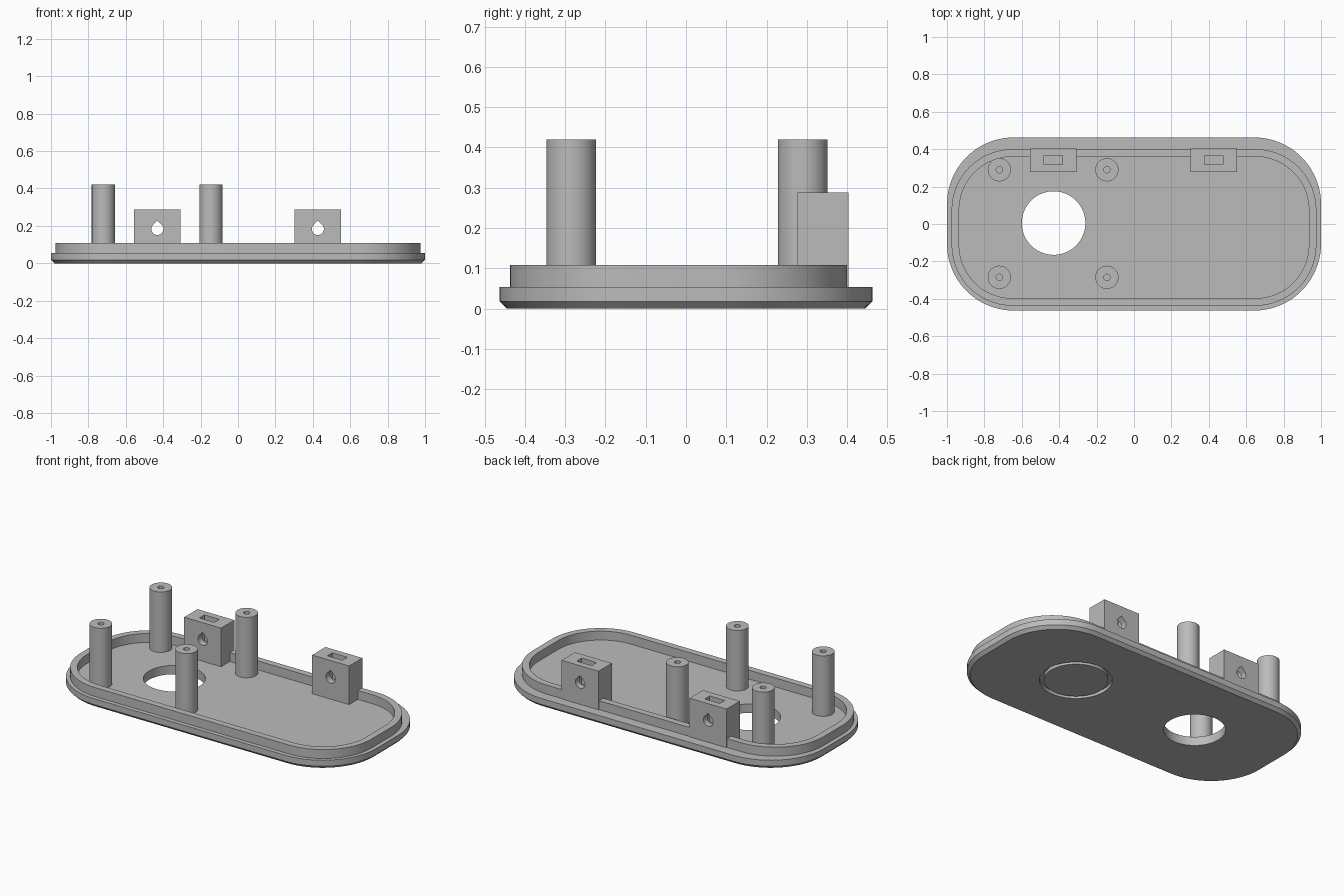
import bpy, bmesh, math
from mathutils import Matrix

if "Cube" in bpy.data.objects:
    bpy.data.objects.remove(bpy.data.objects["Cube"])

grey = bpy.data.materials.new("light grey plastic")
grey.diffuse_color = (0.5, 0.5, 0.5, 1)
grey.use_nodes = True
grey.node_tree.nodes["Principled BSDF"].inputs["Base Color"].default_value = grey.diffuse_color


def finish(bm, name):
    bmesh.ops.recalc_face_normals(bm, faces=bm.faces)
    me = bpy.data.meshes.new(name)
    bm.to_mesh(me)
    bm.free()
    me.materials.append(grey)
    ob = bpy.data.objects.new(name, me)
    bpy.context.collection.objects.link(ob)
    return ob


def outline(hx, y0, y1, r, n=20):
    """Rounded rectangle, counter-clockwise."""
    pts = []
    corners = [(hx - r, y1 - r), (r - hx, y1 - r), (r - hx, y0 + r), (hx - r, y0 + r)]
    for q, (cx, cy) in enumerate(corners):
        for i in range(n + 1):
            a = math.pi / 2 * (q + i / n)
            pts.append((cx + r * math.cos(a), cy + r * math.sin(a)))
    return pts


def circle(cx, cy, r, n=64):
    return [(cx + r * math.cos(2 * math.pi * i / n),
             cy + r * math.sin(2 * math.pi * i / n)) for i in range(n)]


def loft(name, rings, closed=False):
    """Skin a list of (points, z) rings of equal length; cap the ends or join them in a loop."""
    bm = bmesh.new()
    loops = [[bm.verts.new((x, y, z)) for x, y in pts] for pts, z in rings]
    pairs = list(zip(loops, loops[1:]))
    if closed:
        pairs.append((loops[-1], loops[0]))
    else:
        bm.faces.new(loops[0])
        bm.faces.new(loops[-1])
    for a, b in pairs:
        for i in range(len(a)):
            j = (i + 1) % len(a)
            bm.faces.new((a[i], a[j], b[j], b[i]))
    return finish(bm, name)


def box(name, x0, x1, y0, y1, z0, z1):
    return loft(name, [([(x0, y0), (x1, y0), (x1, y1), (x0, y1)], z) for z in (z0, z1)])


def cut(ob, cutter):
    bpy.context.view_layer.objects.active = ob
    mod = ob.modifiers.new("cut", 'BOOLEAN')
    mod.operation, mod.solver, mod.object = 'DIFFERENCE', 'EXACT', cutter
    bpy.ops.object.modifier_apply(modifier=mod.name)
    bpy.data.objects.remove(cutter)


def smooth(ob):
    bpy.ops.object.select_all(action='DESELECT')
    ob.select_set(True)
    bpy.context.view_layer.objects.active = ob
    bpy.ops.object.shade_smooth_by_angle(angle=math.radians(30))


FLOOR, RIM, LIP = 0.054, 0.054, 0.108

# Base plate: chamfered edge, step, raised lip and floor
lip_out = outline(0.975, -0.437, 0.40, 0.325)
lip_in = outline(0.935, -0.397, 0.36, 0.285)
plate = loft("base_plate", [
    (outline(0.982, -0.445, 0.445, 0.34), 0),
    (outline(1.0, -0.463, 0.463, 0.358), 0.018),
    (outline(1.0, -0.463, 0.463, 0.358), RIM),
    (lip_out, RIM), (lip_out, LIP), (lip_in, LIP), (lip_in, FLOOR)])

# Round opening, and ring groove in the underside
hole = circle(-0.43, 0.005, 0.17)
cut(plate, loft("opening_cutter", [(hole, -0.1), (hole, 0.2)]))
ring_out, ring_in = circle(0.42, 0.005, 0.2), circle(0.42, 0.005, 0.177)
cut(plate, loft("groove_cutter", [(ring_out, -0.05), (ring_out, 0.02),
                                  (ring_in, 0.02), (ring_in, -0.05)], closed=True))
smooth(plate)

# Four standoff posts with screw holes
for x in (-0.72, -0.145):
    for y in (-0.285, 0.29):
        outer, bore = circle(x, y, 0.062, 48), circle(x, y, 0.017, 48)
        smooth(loft("standoff_post", [(outer, 0.045), (outer, 0.42), (bore, 0.42), (bore, 0.15)]))

# Two mounting blocks with a nut slot and a teardrop screw hole
for x in (-0.431, 0.427):
    block = box("mounting_block", x - 0.124, x + 0.124, 0.277, 0.404, 0.05, 0.288)
    cut(block, box("slot_cutter", x - 0.05, x + 0.05, 0.317, 0.365, 0.13, 0.4))
    r, n = 0.032, 24
    drop = [(0, r * math.sqrt(2))]
    for i in range(n + 1):
        a = math.radians(135 + 270 * i / n)
        drop.append((r * math.cos(a), r * math.sin(a)))
    bore = loft("bore_cutter", [(drop, -0.2), (drop, 0.2)])
    bore.data.transform(Matrix.Translation((x, 0.34, 0.183)) @ Matrix.Rotation(math.pi / 2, 4, 'X'))
    cut(block, bore)
    smooth(block)
